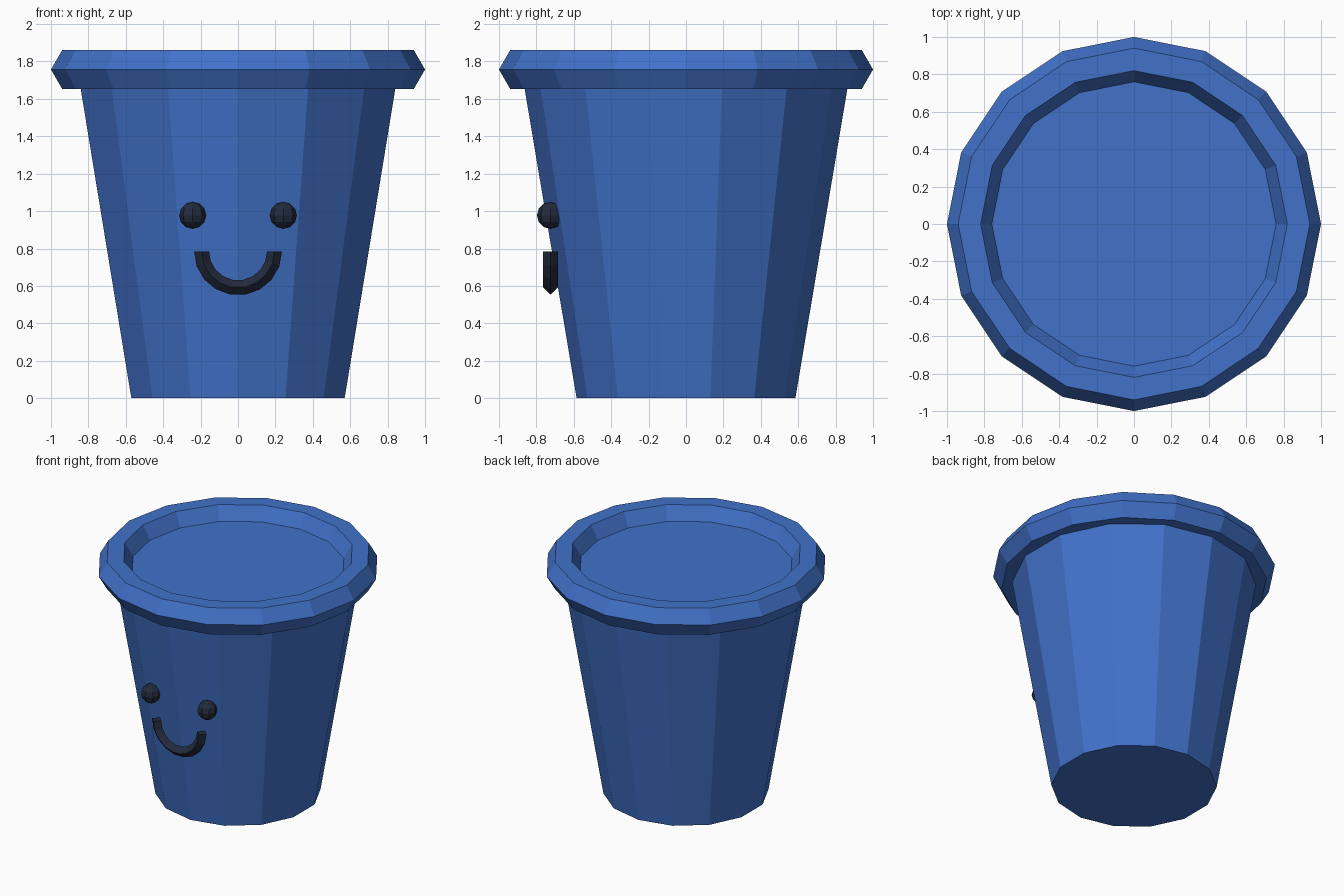
import bpy, bmesh, math

if "Cube" in bpy.data.objects:
    bpy.data.objects.remove(bpy.data.objects["Cube"])


def material(name, colour):
    m = bpy.data.materials.new(name)
    m.diffuse_color = (*colour, 1)
    m.use_nodes = True
    m.node_tree.nodes["Principled BSDF"].inputs["Base Color"].default_value = m.diffuse_color
    return m


blue = material("blue", (0.054, 0.168, 0.590))
black = material("dark_navy", (0.016, 0.023, 0.043))

RIM_Z = 1.757   # mid height of the rim, level with the flat lid
FACE_Y = -0.725  # depth of the face details


def finish(name, mat):
    ob = bpy.context.object
    ob.name = name
    ob.data.materials.append(mat)
    return ob


# tapered 14-sided body, closed top forms the sunken lid
bpy.ops.mesh.primitive_cone_add(vertices=14, radius1=0.585, radius2=0.88,
                                depth=RIM_Z, location=(0, 0, RIM_Z / 2))
finish("bucket_body", blue)

# thick hexagonal-section rim
bpy.ops.mesh.primitive_torus_add(major_segments=16, minor_segments=6,
                                 major_radius=0.88, minor_radius=0.12,
                                 location=(0, 0, RIM_Z))
finish("rim", blue)

# eyes
for side, label in ((-1, "left"), (1, "right")):
    bpy.ops.mesh.primitive_uv_sphere_add(segments=8, ring_count=6, radius=0.072,
                                         location=(side * 0.243, FACE_Y, 0.977))
    finish(f"{label}_eye", black)

# smile: half ring with a diamond section
bm = bmesh.new()
STEPS, R, r = 9, 0.195, 0.04
rings = []
for i in range(STEPS + 1):
    a = math.pi + math.pi * i / STEPS
    ring = []
    for k in range(4):
        b = k * math.pi / 2
        d = R + r * math.cos(b)
        ring.append(bm.verts.new((d * math.cos(a), FACE_Y + r * math.sin(b),
                                  0.785 + d * math.sin(a))))
    rings.append(ring)
for p, q in zip(rings, rings[1:]):
    for k in range(4):
        n = (k + 1) % 4
        bm.faces.new((p[k], p[n], q[n], q[k]))
bm.faces.new(rings[0])
bm.faces.new(rings[-1])
bmesh.ops.recalc_face_normals(bm, faces=bm.faces)
mesh = bpy.data.meshes.new("smile")
bm.to_mesh(mesh)
bm.free()
mesh.materials.append(black)
bpy.context.collection.objects.link(bpy.data.objects.new("smile", mesh))
